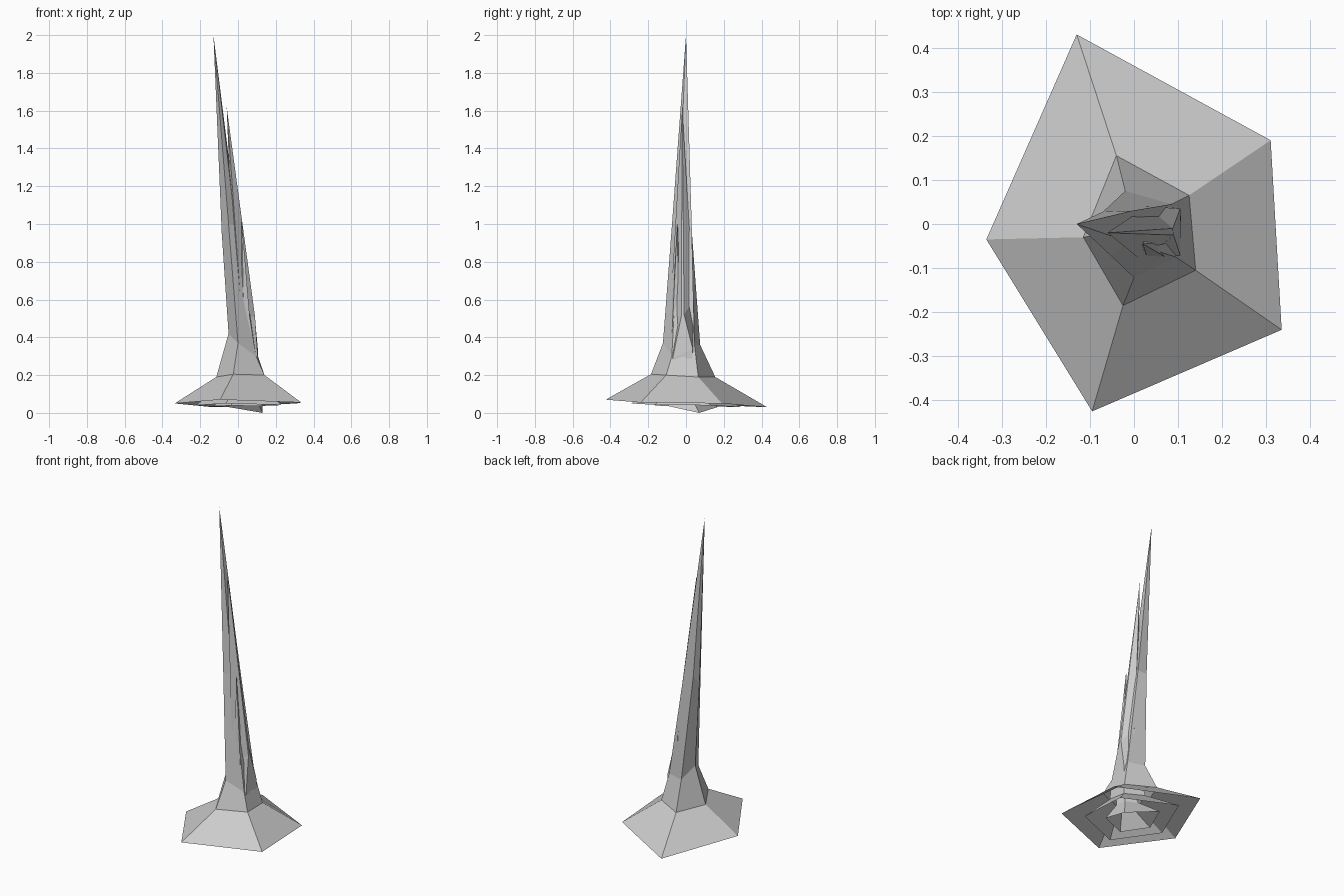
import bpy, bmesh


def spike(name, rings, tip):
    """Skin five-sided rings from the open foot upwards and finish in a point."""
    bm = bmesh.new()
    rows = [[bm.verts.new(p) for p in r] for r in rings]
    t = bm.verts.new(tip)
    for i in range(5):
        j = (i + 1) % 5
        for a, b in zip(rows, rows[1:]):
            bm.faces.new((a[i], a[j], b[j], b[i]))
        bm.faces.new((rows[-1][i], rows[-1][j], t))
    me = bpy.data.meshes.new(name)
    bm.to_mesh(me)
    bm.free()
    ob = bpy.data.objects.new(name, me)
    bpy.context.collection.objects.link(ob)
    return ob


def shrink(ring, s, sz, dx=0.0, dy=0.0, dz=0.0):
    return [(x * s + dx, y * s + dy, z * sz + dz) for x, y, z in ring]


# Main spike: flared foot, collar, neck and a long leaning shaft
foot = [(0.31, 0.19, 0.05), (-0.13, 0.43, 0.03), (-0.335, -0.035, 0.05),
        (-0.095, -0.425, 0.07), (0.335, -0.24, 0.055)]
collar = [(0.125, 0.065, 0.19), (-0.04, 0.155, 0.19), (-0.115, -0.03, 0.19),
          (-0.025, -0.185, 0.205), (0.14, -0.105, 0.2)]
neck = [(0.085, 0.045, 0.36), (-0.02, 0.075, 0.36), (-0.05, -0.02, 0.42),
        (0.0, -0.122, 0.37), (0.095, -0.075, 0.3)]
middle = [(-0.005, 0.03, 1.0), (-0.07, 0.028, 1.0), (-0.086, -0.01, 0.95),
          (-0.05, -0.074, 1.0), (-0.015, -0.04, 1.0)]
spike("main_spike", [foot, collar, neck, middle], (-0.13, 0, 2.0))

# Second spike: smaller skirt nested inside, shaft leaning on the main one
neck_2 = [(0.105, 0.035, 0.34), (0.02, 0.045, 0.38), (-0.02, 0.0, 0.36),
          (0.025, -0.09, 0.34), (0.105, -0.07, 0.29)]
middle_2 = [(0.088, -0.01, 0.52), (0.03, 0.04, 0.6), (-0.02, 0.0, 0.6),
            (0.02, -0.085, 0.5), (0.09, -0.025, 0.51)]
spike("second_spike",
      [shrink(foot, 0.68, 0.5, dz=0.015), shrink(collar, 0.66, 0.8, 0.02, -0.01),
       neck_2, middle_2],
      (-0.06, -0.02, 1.62))

# Third spike: smallest skirt with one corner touching the ground
foot_3 = shrink(foot, 0.39, 0.2, dz=0.025)
foot_3[0] = (0.13, 0.07, 0.0)
neck_3 = [(0.07, -0.04, 0.3), (0.03, -0.02, 0.3), (0.01, -0.05, 0.3),
          (0.035, -0.092, 0.28), (0.08, -0.08, 0.29)]
spike("third_spike", [foot_3, shrink(collar, 0.4, 0.65, 0.02, -0.02), neck_3],
      (0.02, -0.045, 1.02))
